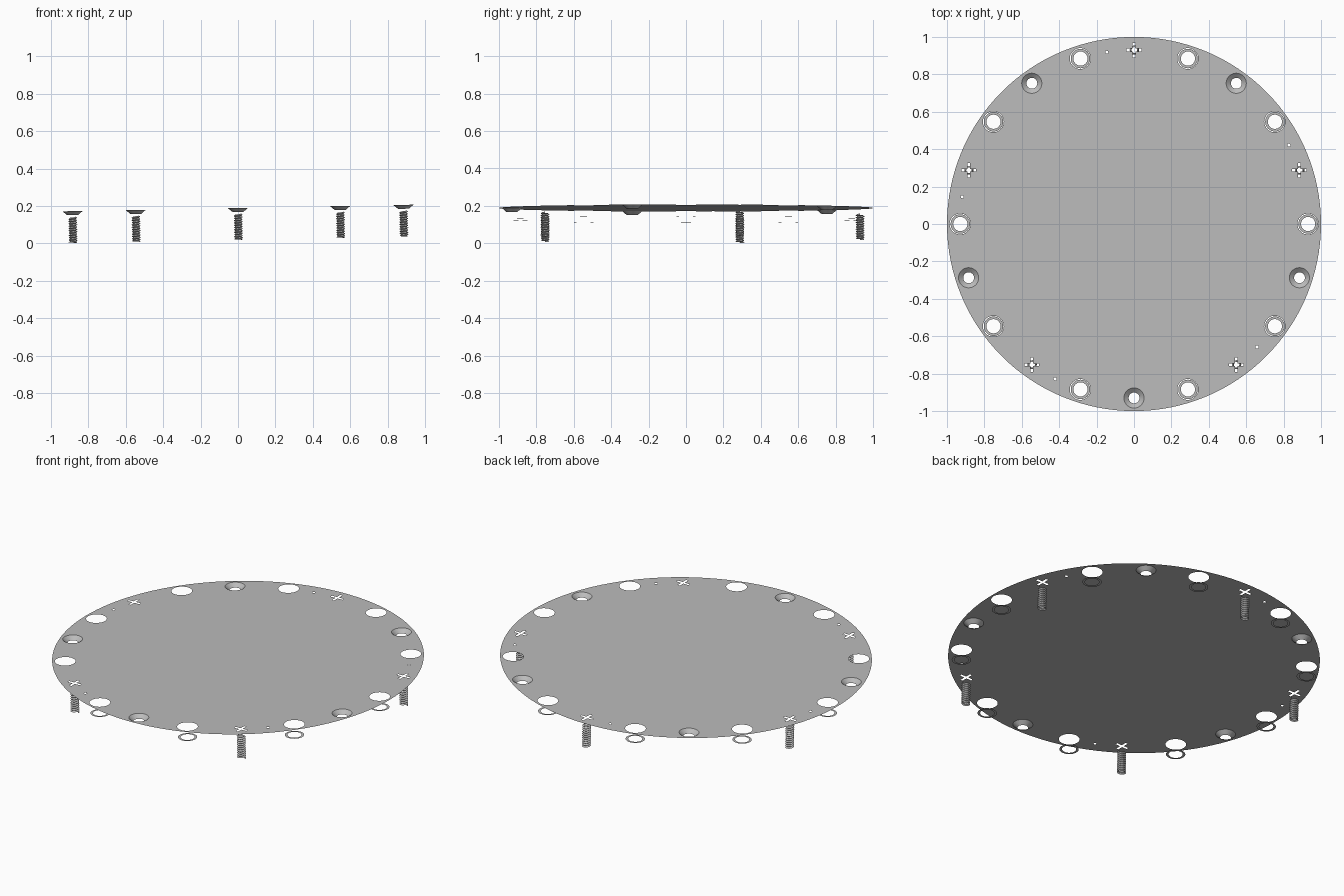
import bpy
import bmesh
from math import sin, cos, radians, pi, atan
from mathutils import Matrix, Vector

cube = bpy.data.objects.get("Cube")
if cube:
    bpy.data.objects.remove(cube, do_unlink=True)

# Shared dimensions
RIM = 0.93            # radius of the bolt circle
HOLE = 0.056          # plain holes
SINK_TOP, SINK_LOW, SINK_DEPTH = 0.054, 0.029, 0.021
HEAD = 0.043          # screw head radius
RING_DROP = 0.062     # washers below the plate
TILT = Matrix.Translation((0, 0, 0.189)) @ Matrix.Rotation(-atan(0.019), 4, 'Y')

grey = bpy.data.materials.new("plain_grey")
grey.use_nodes = True
colour = (0.5, 0.5, 0.5, 1)
grey.diffuse_color = colour
grey.node_tree.nodes["Principled BSDF"].inputs["Base Color"].default_value = colour


def circle(r, centre=(0, 0), n=32, z=0):
    return [Vector((centre[0] + r * cos(2 * pi * i / n),
                    centre[1] + r * sin(2 * pi * i / n), z)) for i in range(n)]


def polar(deg, r=RIM):
    return (r * cos(radians(deg)), r * sin(radians(deg)))


def finish(name, bm, at=(0, 0), smooth=False):
    mesh = bpy.data.meshes.new(name)
    bm.to_mesh(mesh)
    bm.free()
    mesh.materials.append(grey)
    for p in mesh.polygons:
        p.use_smooth = smooth
    ob = bpy.data.objects.new(name, mesh)
    ob.matrix_world = TILT @ Matrix.Translation((at[0], at[1], 0))
    bpy.context.collection.objects.link(ob)
    return ob


def sheet(name, loops, at=(0, 0)):
    """Flat sheet: the first loop is the outline, the others are holes."""
    bm = bmesh.new()
    edges = []
    for loop in loops:
        vs = [bm.verts.new(p) for p in loop]
        edges += [bm.edges.new((vs[i - 1], vs[i])) for i in range(len(vs))]
    bmesh.ops.triangle_fill(bm, use_beauty=True, edges=edges, normal=(0, 0, 1))
    for f in bm.faces:
        f.normal_update()
        if f.normal.z < 0:
            f.normal_flip()
    return finish(name, bm, at)


def band(name, top, low, at):
    """Strip of quads joining two equal loops, facing up and inward."""
    bm = bmesh.new()
    a = [bm.verts.new(p) for p in top]
    b = [bm.verts.new(p) for p in low]
    for i in range(len(a)):
        bm.faces.new((a[i - 1], a[i], b[i], b[i - 1]))
    return finish(name, bm, at, smooth=True)


def cross(arm, half):
    pts = []
    for q in range(4):
        turn = Matrix.Rotation(q * pi / 2, 3, 'Z')
        pts += [turn @ Vector(p) for p in
                ((arm, -half, 0), (arm, half, 0), (half, half, 0))]
    return pts


def thread(name, at, top=-0.03, low=-0.172, turns=11, seg=20):
    """Hollow threaded shank: crest and root helices joined by strips."""
    bm = bmesh.new()
    pitch = (top - low) / (turns + 0.5)
    crest, root = [], []
    for i in range(turns * seg + 1):
        a = 2 * pi * i / seg
        z = low + pitch * i / seg
        crest.append(bm.verts.new((0.024 * cos(a), 0.024 * sin(a), z)))
        root.append(bm.verts.new((0.016 * cos(a), 0.016 * sin(a), z + pitch / 2)))
    for i in range(turns * seg):
        bm.faces.new((crest[i], crest[i + 1], root[i + 1], root[i]))
        j = i + seg
        if j < turns * seg:
            bm.faces.new((root[i], root[i + 1], crest[j + 1], crest[j]))
    return finish(name, bm, at)


# Fittings around the rim: screw, washer, countersink, washer, repeated
cutouts = []
for k in range(20):
    deg = 90 + 18 * k
    spot = polar(deg)
    if k % 4 == 0:
        cutouts.append(circle(HEAD, spot))
        cutouts.append(circle(0.008, polar(deg + 9), 12))
        sheet(f"screw_head_{k}", [circle(HEAD), cross(0.039, 0.007)], spot)
        thread(f"screw_shank_{k}", spot)
    elif k % 4 == 2:
        cutouts.append(circle(SINK_TOP, spot))
        band(f"countersink_{k}", circle(SINK_TOP),
             circle(SINK_LOW, z=-SINK_DEPTH), spot)
    else:
        cutouts.append(circle(HOLE, spot))
        sheet(f"washer_{k}", [circle(0.052, z=-RING_DROP),
                              circle(0.038, z=-RING_DROP)], spot)

# Round cover plate with all openings
sheet("cover_plate", [circle(1, n=128)] + cutouts)
